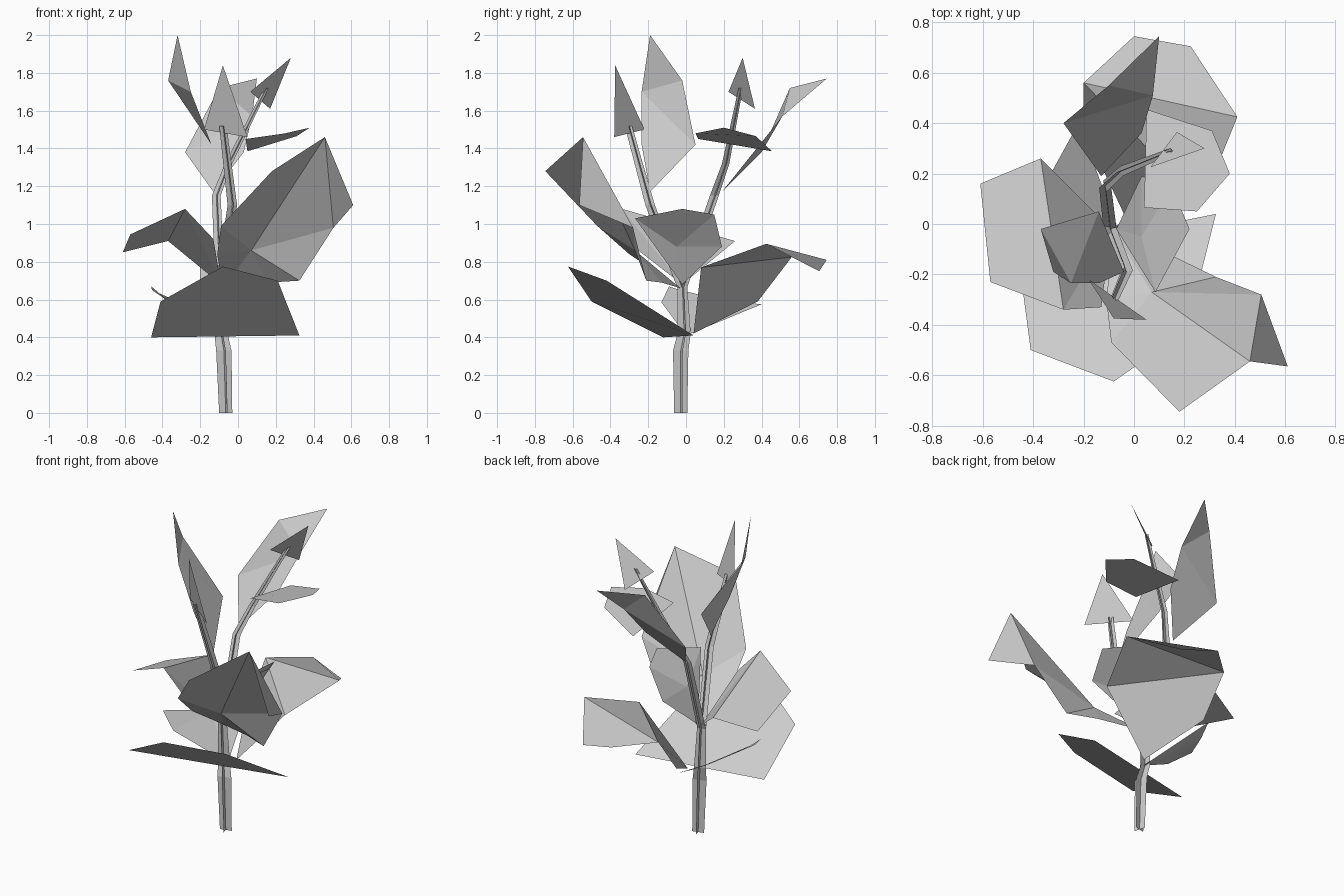
import bpy
from math import cos, sin, radians


def build(name, verts, faces):
    me = bpy.data.meshes.new(name)
    me.from_pydata(verts, [], faces)
    ob = bpy.data.objects.new(name, me)
    bpy.context.collection.objects.link(ob)
    return ob


def leaf(name, verts, faces=None):
    """Flat-faced leaf blade; one outline polygon unless folded faces are given."""
    return build(name, verts, faces or [tuple(range(len(verts)))])


def stalk(name, path, radii, turn=15):
    """Stalk made of two crossed flat strips along a path."""
    verts, faces = [], []
    for angle in (turn, turn + 90):
        c, s = cos(radians(angle)), sin(radians(angle))
        for k, ((x, y, z), r) in enumerate(zip(path, radii)):
            n = len(verts)
            verts += [(x - r * c, y - r * s, z), (x + r * c, y + r * s, z)]
            if k:
                faces.append((n - 2, n - 1, n + 1, n))
    return build(name, verts, faces)


# Main stem and two upper branches
stalk("stem", [(-.065, -.028, 0), (-.075, -.028, .33), (-.09, -.01, .42), (-.095, -.02, .69)],
      [.036, .042, .036, .026])
stalk("front_branch", [(-.095, -.02, .66), (-.03, -.19, 1.1), (-.08, -.305, 1.52)],
      [.026, .026, .02])
stalk("back_branch", [(-.095, -.02, .66), (-.115, .15, 1.15), (-.05, .21, 1.32), (.15, .29, 1.72)],
      [.026, .024, .02, .012])

# Lower leaves
leaf("front_low_leaf", [(-.46, -.12, .40), (-.41, -.50, .59), (-.08, -.625, .775),
                        (.21, -.42, .70), (.325, .04, .41)])
leaf("left_low_leaf", [(-.07, 0, .41), (-.36, -.13, .585), (-.46, -.09, .67),
                       (-.455, -.03, .65), (-.33, .20, .595), (-.22, .40, .575)],
     [(0, 1, 4), (1, 2, 3, 4), (0, 4, 5)])
leaf("back_low_leaf", [(-.04, .04, .42), (.27, .08, .77), (.41, .425, .895), (.225, .705, .75),
                       (0, .745, .81), (-.20, .56, .825), (-.20, .38, .59)],
     [(0, 1, 5, 6), (1, 2, 5), (2, 3, 4, 5)])

# Middle leaves
leaf("right_large_leaf", [(-.08, -.03, .66), (.07, -.27, .86), (-.11, -.30, .84),
                          (-.09, -.47, .99), (.18, -.745, 1.28), (.46, -.545, 1.46),
                          (.61, -.565, 1.10), (.505, -.28, .98), (.325, -.21, .70),
                          (.16, -.13, .69)],
     [(0, 1, 2), (1, 3, 2), (1, 5, 4, 3), (1, 7, 5), (5, 7, 6), (1, 8, 7),
      (1, 9, 8), (0, 9, 1)])
leaf("left_middle_leaf", [(-.09, -.02, .68), (-.13, -.33, .92), (-.28, -.34, 1.08),
                          (-.57, -.23, .945), (-.61, .16, .85), (-.37, .26, .91)],
     [(0, 1, 2), (0, 2, 5), (2, 3, 4, 5)])
leaf("inner_leaf", [(-.07, -.02, .68), (.085, -.27, 1.03), (.22, -.02, 1.08),
                    (.15, .15, 1.05), (.03, .19, .88), (.03, -.05, .88)],
     [(0, 1, 5), (1, 2, 3, 5), (5, 3, 4), (0, 5, 4)])

# Upper leaves
leaf("left_top_leaf", [(-.04, -.19, 1.17), (-.14, .05, 1.42), (-.37, -.02, 1.76),
                       (-.32, -.19, 2.0), (-.25, -.235, 1.70), (-.14, -.235, 1.42)],
     [(0, 1, 5), (1, 4, 5), (1, 2, 4), (2, 3, 4)])
leaf("back_top_leaf", [(-.13, .19, 1.17), (-.28, .40, 1.38), (-.10, .55, 1.72),
                       (.10, .745, 1.77), (.075, .51, 1.57), (.03, .36, 1.38)],
     [(0, 5, 4, 1), (1, 4, 2), (2, 4, 3)])
leaf("right_small_leaf", [(.05, .455, 1.385), (.31, .37, 1.465), (.38, .20, 1.51),
                          (.25, .05, 1.48), (.04, .065, 1.45)])

# Arrow-shaped branch tips
leaf("front_tip_leaf", [(-.08, -.375, 1.84), (-.18, -.22, 1.50), (.05, -.38, 1.46)])
leaf("back_tip_leaf", [(.28, .30, 1.88), (.065, .225, 1.70), (.17, .365, 1.61)])
